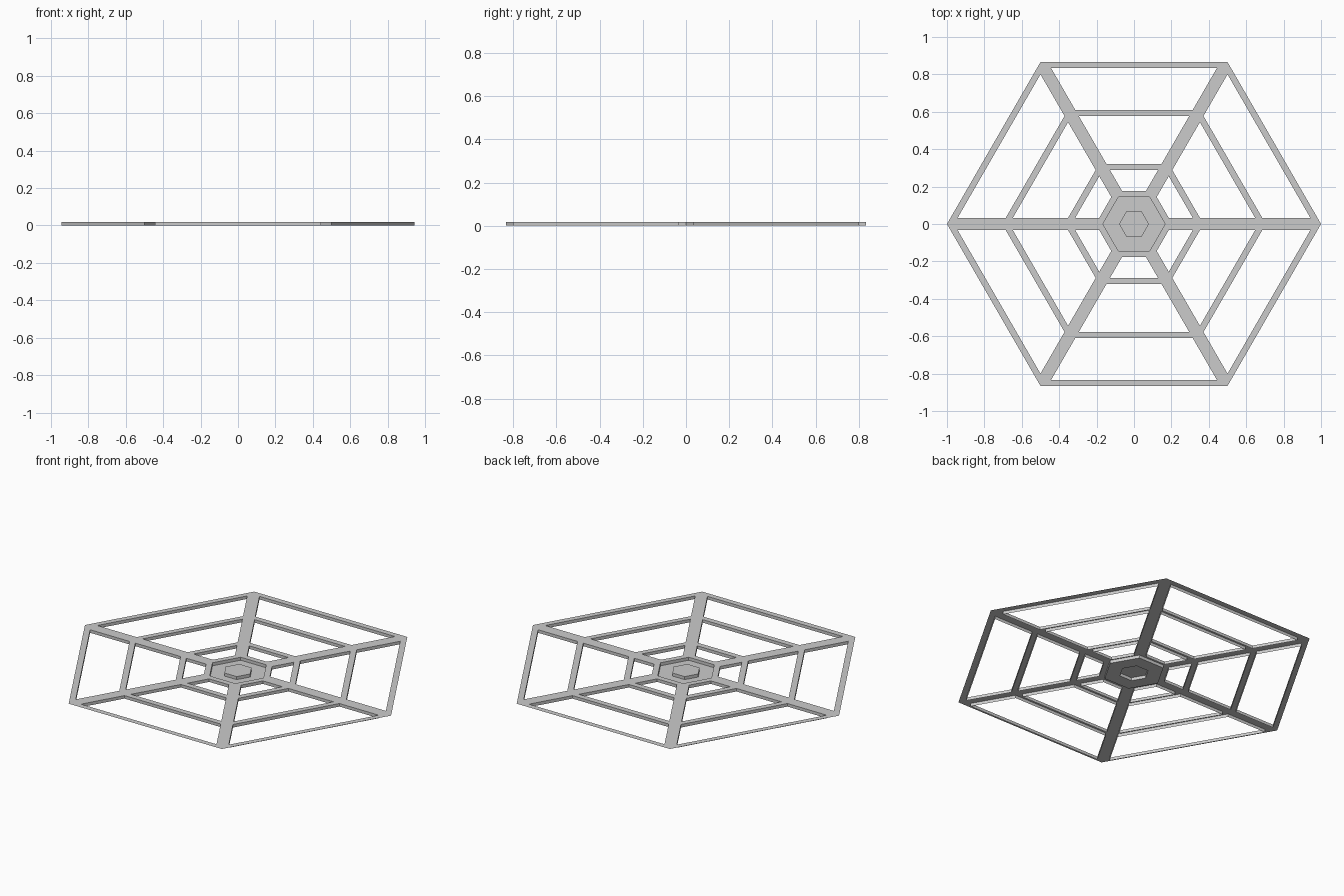
import bpy, bmesh
from math import sqrt, pi, cos, sin
from mathutils import Vector, Matrix

if "Cube" in bpy.data.objects:
    bpy.data.objects.remove(bpy.data.objects["Cube"])

T = 0.018                      # depth of the folded-down walls
A = sqrt(3) / 2                # hexagon apothem for radius 1
RIM = 0.033                    # strip width
SPOKE = RIM / A                # spoke half width measured along a row
HUB_R, PLUG_R = 1 / 6, 0.08


def make_object(name, build):
    bm = bmesh.new()

    def face(pts):
        bm.faces.new([bm.verts.new(p) for p in pts])

    build(face)
    bmesh.ops.remove_doubles(bm, verts=bm.verts, dist=1e-4)
    mesh = bpy.data.meshes.new(name)
    bm.to_mesh(mesh)
    bm.free()
    obj = bpy.data.objects.new(name, mesh)
    bpy.context.collection.objects.link(obj)
    return obj


def walls(face, loop, z0, z1):
    for i, (ax, ay) in enumerate(loop):
        bx, by = loop[(i + 1) % len(loop)]
        face([(ax, ay, z0), (bx, by, z0), (bx, by, z1), (ax, ay, z1)])


def hexagon(r):
    return [(r * cos(i * pi / 3), r * sin(i * pi / 3)) for i in range(6)]


# Thin top sheet: six sectors of rings and spokes, each opening has walls
def build_web(face):
    r1, r2, r3, r4 = A / 6, A / 3, 2 * A / 3, A
    bars = [(r1, r1 + RIM), (r2, r2 + RIM), (r3, r3 + RIM), (r4 - RIM, r4)]
    for s in range(6):
        rot = Matrix.Rotation(s * pi / 3, 2)

        def pt(side, y, inset):
            h = y / sqrt(3) - (SPOKE if inset else 0)
            return tuple(rot @ Vector((side * h, y)))

        def top(*pts):
            face([(x, y, T) for x, y in pts])

        # Ring bars, including the corner points of the openings
        for i, (y0, y1) in enumerate(bars):
            lower = [pt(-1, y0, False)]
            if i > 0:
                lower += [pt(-1, y0, True), pt(1, y0, True)]
            lower.append(pt(1, y0, False))
            upper = [pt(1, y1, False)]
            if i < 3:
                upper += [pt(1, y1, True), pt(-1, y1, True)]
            upper.append(pt(-1, y1, False))
            top(*lower, *upper)
        # Spoke halves and opening walls
        for (_, y0), (y1, _) in zip(bars, bars[1:]):
            top(pt(-1, y0, False), pt(-1, y0, True),
                pt(-1, y1, True), pt(-1, y1, False))
            top(pt(1, y0, True), pt(1, y0, False),
                pt(1, y1, False), pt(1, y1, True))
            walls(face, [pt(-1, y0, True), pt(1, y0, True),
                         pt(1, y1, True), pt(-1, y1, True)], T, 0)


# Sunken hub with a raised hexagonal centre
def build_hub(face):
    outer, inner = hexagon(HUB_R), hexagon(PLUG_R)
    walls(face, outer, T, 0)
    walls(face, inner, 0, T)
    for i in range(6):
        j = (i + 1) % 6
        face([(*p, 0) for p in (outer[i], outer[j], inner[j], inner[i])])
    face([(*p, T) for p in inner])


make_object("web_frame", build_web)
make_object("hub_recess", build_hub)
